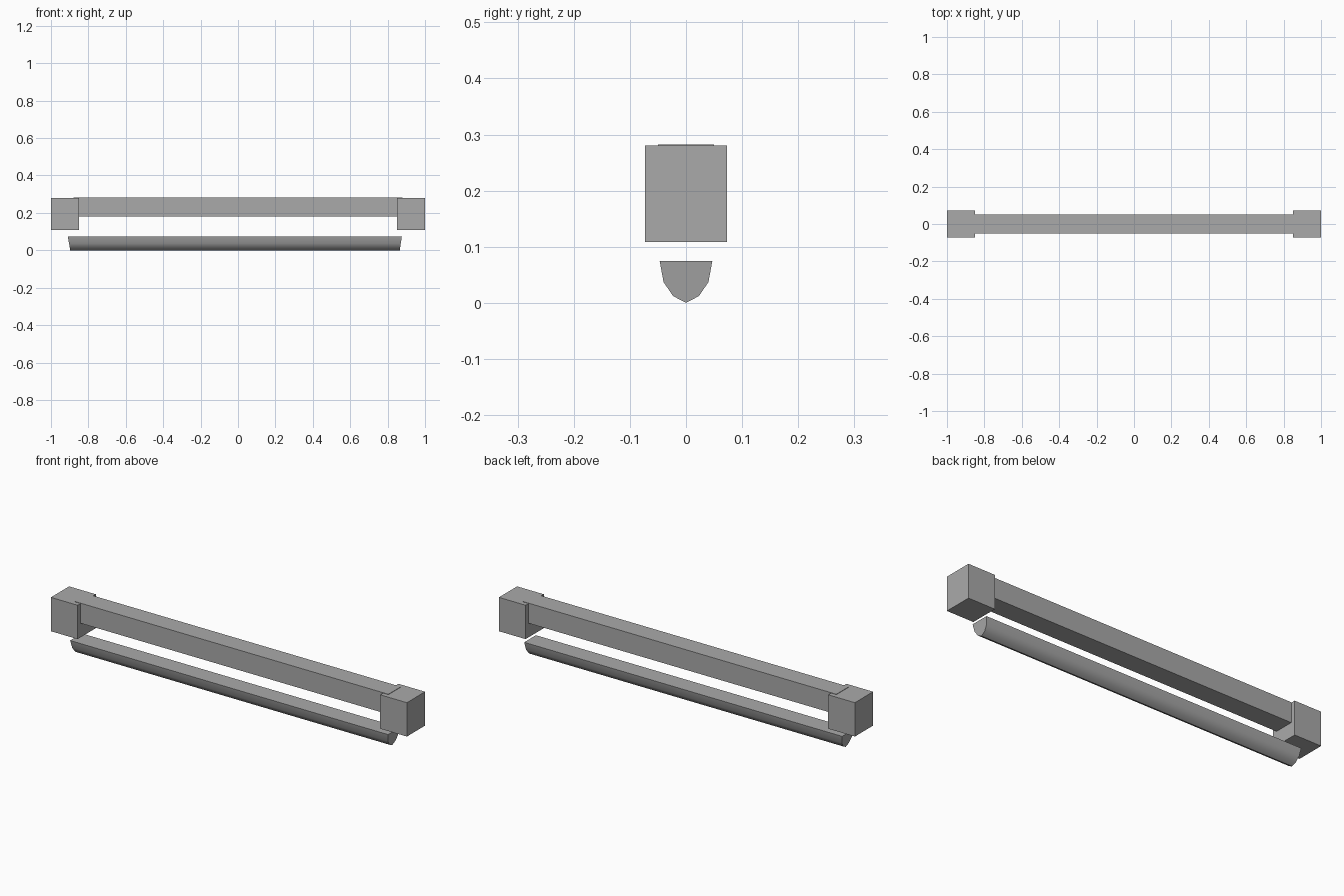
import bpy, bmesh, math
from mathutils import Matrix

cube = bpy.data.objects.get("Cube")
if cube:
    bpy.data.objects.remove(cube, do_unlink=True)

grey = bpy.data.materials.new("mid_grey")
grey.use_nodes = True
grey.diffuse_color = (0.4, 0.4, 0.4, 1)
grey.node_tree.nodes["Principled BSDF"].inputs["Base Color"].default_value = grey.diffuse_color


def add_object(name, bm):
    bmesh.ops.recalc_face_normals(bm, faces=bm.faces)
    mesh = bpy.data.meshes.new(name)
    bm.to_mesh(mesh)
    bm.free()
    mesh.materials.append(grey)
    obj = bpy.data.objects.new(name, mesh)
    bpy.context.collection.objects.link(obj)
    return obj


def box(name, low, high):
    bm = bmesh.new()
    size = [h - l for l, h in zip(low, high)]
    centre = [(h + l) / 2 for l, h in zip(low, high)]
    bmesh.ops.create_cube(bm, size=1, matrix=Matrix.Translation(centre) @ Matrix.Diagonal((*size, 1)))
    return add_object(name, bm)


# End blocks
for name, side in (("left_end_block", 1), ("right_end_block", -1)):
    x = sorted((side * 0.85, side))
    box(name, (x[0], -0.073, 0.108), (x[1], 0.073, 0.28))

# Crossbar, standing slightly proud of the blocks
box("crossbar", (-0.88, -0.05, 0.18), (0.88, 0.05, 0.282))

# Lower rail: flat-topped half round whose ends lean outwards towards the top
half = [(0, 0), (0.023, 0.012), (0.04, 0.037), (0.047, 0.075)]
profile = half + [(-y, z) for y, z in reversed(half[1:])]
bm = bmesh.new()
rings = []
for x_low, x_top in ((-0.897, -0.91), (0.865, 0.876)):
    rings.append([bm.verts.new((x_low + (x_top - x_low) * z / 0.075, y, z)) for y, z in profile])
for ring in rings:
    bm.faces.new(ring)
for i in range(len(profile)):
    j = (i + 1) % len(profile)
    bm.faces.new((rings[0][i], rings[0][j], rings[1][j], rings[1][i]))
rail = add_object("lower_rail", bm)
bpy.context.view_layer.objects.active = rail
rail.select_set(True)
bpy.ops.object.shade_smooth_by_angle(angle=math.radians(50))
